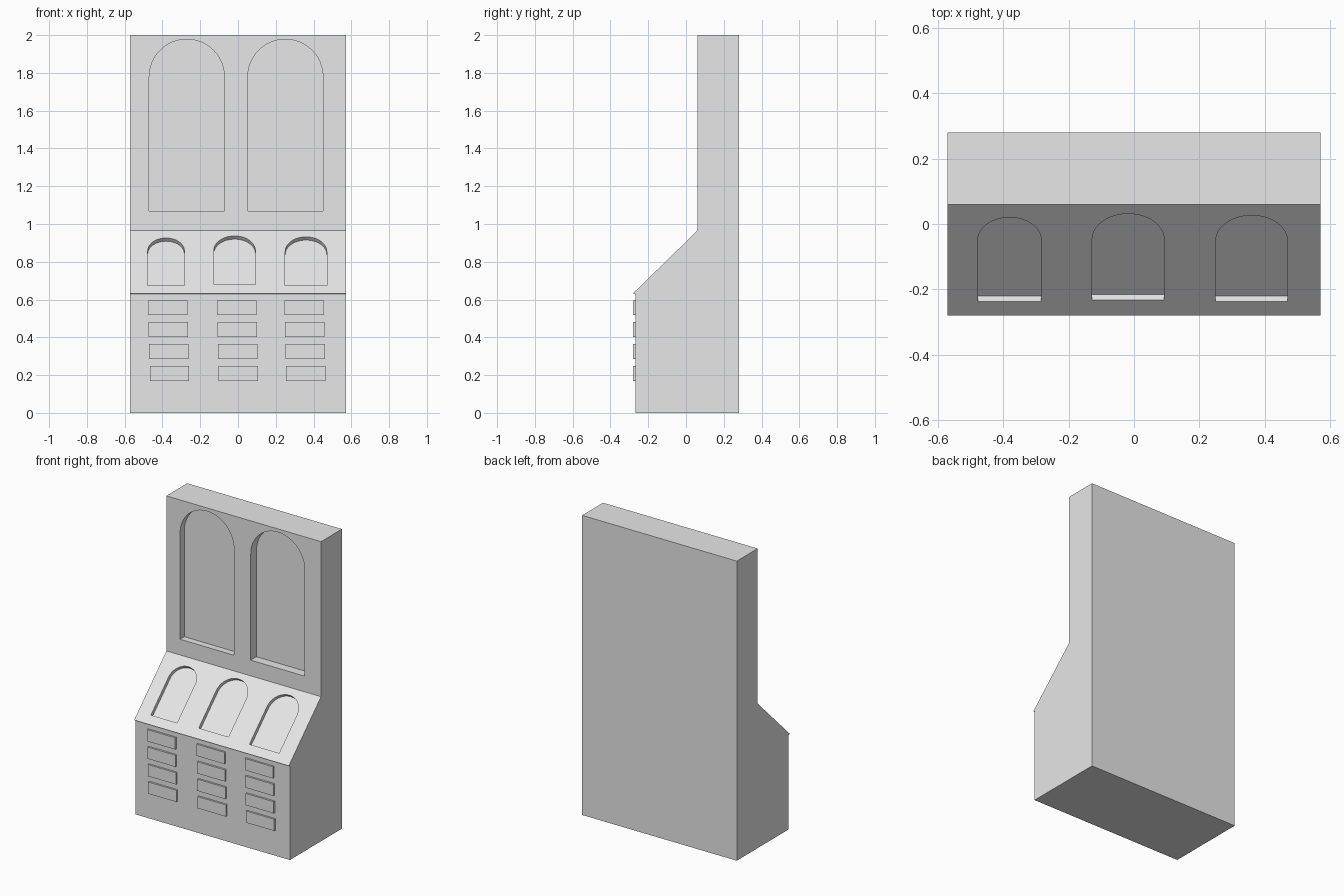
import bpy, bmesh, math
from mathutils import Vector

default = bpy.data.objects.get("Cube")
if default:
    bpy.data.objects.remove(default, do_unlink=True)

grey = bpy.data.materials.new("plain_grey")
grey.use_nodes = True
grey.diffuse_color = (0.8, 0.8, 0.8, 1)
grey.node_tree.nodes["Principled BSDF"].inputs["Base Color"].default_value = (0.8, 0.8, 0.8, 1)


def prism(name, outline, offset):
    """Extrude a closed outline of 3D points along an offset vector."""
    bm = bmesh.new()
    face = bm.faces.new([bm.verts.new(p) for p in outline])
    result = bmesh.ops.extrude_face_region(bm, geom=[face], use_keep_orig=True)
    moved = [g for g in result["geom"] if isinstance(g, bmesh.types.BMVert)]
    bmesh.ops.translate(bm, verts=moved, vec=offset)
    bmesh.ops.recalc_face_normals(bm, faces=bm.faces)
    mesh = bpy.data.meshes.new(name)
    bm.to_mesh(mesh)
    bm.free()
    mesh.materials.append(grey)
    obj = bpy.data.objects.new(name, mesh)
    bpy.context.collection.objects.link(obj)
    return obj


def cut_arch(target, base, up, width, height, depth):
    """Sink a round-topped niche into a face that rises along 'up'."""
    up = Vector(up).normalized()
    right = Vector((1, 0, 0))
    normal = right.cross(up)
    r = width / 2
    flat = [(-r, 0), (r, 0)]
    steps = 24
    for i in range(steps + 1):
        a = math.pi * i / steps
        flat.append((r * math.cos(a), height - r + r * math.sin(a)))
    start = Vector(base) + normal * 0.05
    outline = [start + right * x + up * h for x, h in flat]
    cutter = prism("niche_cutter", outline, -normal * (0.05 + depth))
    cutter.hide_render = True
    mod = target.modifiers.new("niche", "BOOLEAN")
    mod.operation = "DIFFERENCE"
    mod.solver = "EXACT"
    mod.object = cutter
    bpy.context.view_layer.objects.active = target
    bpy.ops.object.modifier_apply(modifier=mod.name)
    bpy.data.objects.remove(cutter, do_unlink=True)


# Cabinet body: side profile (y, z) swept across the width
half = 0.571
lip, body_front, shelf, back = -0.28, -0.268, 0.06, 0.28
slope_low, slope_high = 0.633, 0.965
profile = [(body_front, 0), (body_front, slope_low - 0.004), (lip, slope_low),
           (shelf, slope_high), (shelf, 2), (back, 2), (back, 0)]
body = prism("cabinet_body", [(-half, y, z) for y, z in profile], (2 * half, 0, 0))

# Two tall arched niches in the upper panel
for x, depth in ((-0.271, 0.045), (0.251, 0.06)):
    cut_arch(body, (x, shelf, 1.07), (0, 0, 1), 0.398, 0.908, depth)

# Three arched niches in the sloping desk
rise = Vector((0, shelf - lip, slope_high - slope_low))
for x, width, low, high in ((-0.381, 0.194, 0.675, 0.926),
                            (-0.018, 0.22, 0.68, 0.937),
                            (0.36, 0.22, 0.675, 0.932)):
    t = (low - slope_low) / rise.z
    base = Vector((x, lip, slope_low)) + rise * t
    length = (high - low) / rise.z * rise.length
    cut_arch(body, base, rise, width, length, 0.024)

# Raised drawer fronts: three slightly leaning columns of four
for name, x in (("right", -0.372), ("middle", -0.007), ("left", 0.35)):
    for row in range(4):
        cx, cz = x + 0.003 * row, 0.557 - 0.116 * row
        corners = [(cx + sx * 0.104, lip, cz + sz * 0.039)
                   for sx, sz in ((-1, -1), (1, -1), (1, 1), (-1, 1))]
        prism(f"drawer_front_{name}_{row + 1}", corners, (0, body_front - lip + 0.005, 0))
